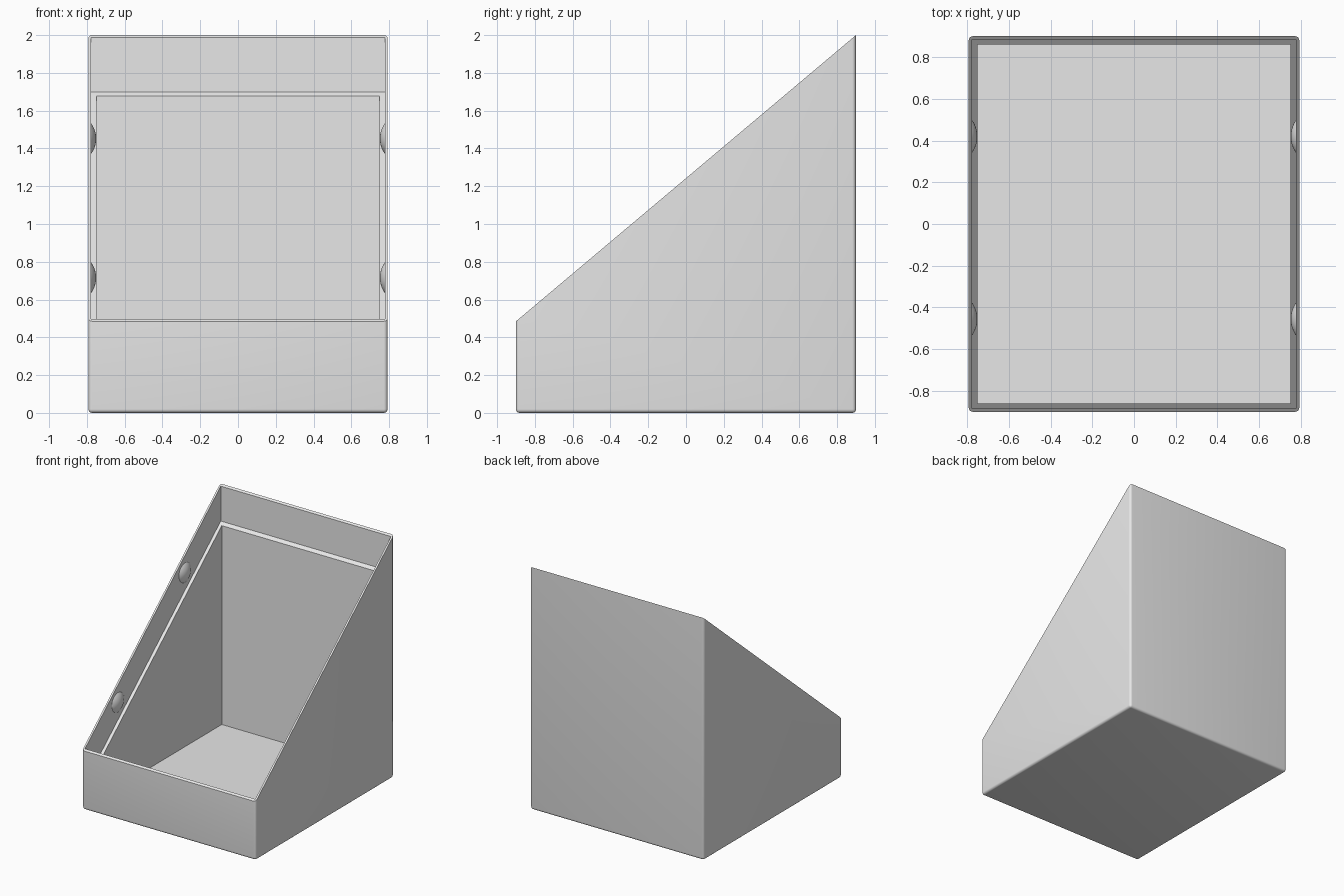
import bpy, bmesh, math
from mathutils import Matrix, Vector

cube = bpy.data.objects.get("Cube")
if cube:
    bpy.data.objects.remove(cube, do_unlink=True)

HALF_X, HALF_Y = 0.792, 0.90          # outer shell
FRONT_Z, BACK_Z = 0.485, 2.0          # heights of the slanted rim
SLOPE = (BACK_Z - FRONT_Z) / (2 * HALF_Y)
SLANT = Vector((0, -SLOPE, 1)).normalized()
LEDGE_DROP = 0.288                    # ledge depth below the rim
RIM_X, RIM_Y = 0.777, 0.885           # opening above the ledge
WELL_X, WELL_Y = 0.75, 0.86           # opening below the ledge
FLOOR = 0.038

grey = bpy.data.materials.new("light grey")
grey.use_nodes = True
grey.diffuse_color = (0.8, 0.8, 0.8, 1)
grey.node_tree.nodes["Principled BSDF"].inputs["Base Color"].default_value = (0.8, 0.8, 0.8, 1)


def block(half_x, half_y, low, high):
    bm = bmesh.new()
    bmesh.ops.create_cube(bm, size=1)
    bmesh.ops.scale(bm, vec=(2 * half_x, 2 * half_y, high - low), verts=bm.verts)
    bmesh.ops.translate(bm, vec=(0, 0, (low + high) / 2), verts=bm.verts)
    return bm


def slice_off(bm, point, normal):
    """Remove everything on the normal's side of a plane and cap the cut."""
    cut = bmesh.ops.bisect_plane(bm, geom=bm.verts[:] + bm.edges[:] + bm.faces[:],
                                 plane_co=point, plane_no=normal, clear_outer=True)
    rim = [e for e in cut["geom_cut"] if isinstance(e, bmesh.types.BMEdge)]
    bmesh.ops.contextual_create(bm, geom=rim)
    bmesh.ops.recalc_face_normals(bm, faces=bm.faces)


def finish(bm, name):
    mesh = bpy.data.meshes.new(name)
    bm.to_mesh(mesh)
    bm.free()
    mesh.materials.append(grey)
    obj = bpy.data.objects.new(name, mesh)
    bpy.context.collection.objects.link(obj)
    return obj


def activate(obj):
    bpy.ops.object.select_all(action="DESELECT")
    obj.select_set(True)
    bpy.context.view_layer.objects.active = obj


def carve(obj, cutter):
    cutter.hide_render = True
    activate(obj)
    mod = obj.modifiers.new("carve", "BOOLEAN")
    mod.operation = "DIFFERENCE"
    mod.solver = "EXACT"
    mod.object = cutter
    bpy.ops.object.modifier_apply(modifier=mod.name)
    bpy.data.objects.remove(cutter, do_unlink=True)


# Outer shell: rounded upright and bottom edges, slanted top
bm = block(HALF_X, HALF_Y, 0, 3)
edges = [e for e in bm.edges if min(v.co.z for v in e.verts) < 0.01]
bmesh.ops.bevel(bm, geom=edges, offset=0.02, segments=5, profile=0.5, affect="EDGES")
slice_off(bm, Vector((0, HALF_Y, BACK_Z)), SLANT)
bin_shell = finish(bm, "bin_shell")

# Shallow recess that leaves the thin rim and the slanted ledge
bm = block(RIM_X, RIM_Y, -1, 3)
slice_off(bm, Vector((0, HALF_Y, BACK_Z - LEDGE_DROP)), -SLANT)
carve(bin_shell, finish(bm, "rim_cutter"))

# Deep well down to the floor
carve(bin_shell, finish(block(WELL_X, WELL_Y, FLOOR, 3), "well_cutter"))
activate(bin_shell)
bpy.ops.object.shade_smooth_by_angle(angle=math.radians(30))

# Domed snap bumps on the inside of both side rims
RADIUS, HEIGHT = 0.136, 0.026
for side, label in ((1, "left"), (-1, "right")):
    for y, place in ((-0.455, "front"), (0.42, "back")):
        z = FRONT_Z + SLOPE * (y + HALF_Y) - LEDGE_DROP / 2
        bm = bmesh.new()
        bmesh.ops.create_uvsphere(bm, u_segments=40, v_segments=48, radius=RADIUS)
        bmesh.ops.rotate(bm, verts=bm.verts, matrix=Matrix.Rotation(math.pi / 2, 3, "Y"))
        bmesh.ops.translate(bm, verts=bm.verts,
                            vec=(side * (RIM_X - HEIGHT + RADIUS), y, z))
        slice_off(bm, Vector((side * (RIM_X + 0.003), 0, 0)), Vector((side, 0, 0)))
        bump = finish(bm, f"snap_bump_{place}_{label}")
        activate(bump)
        bpy.ops.object.shade_smooth_by_angle(angle=math.radians(30))
